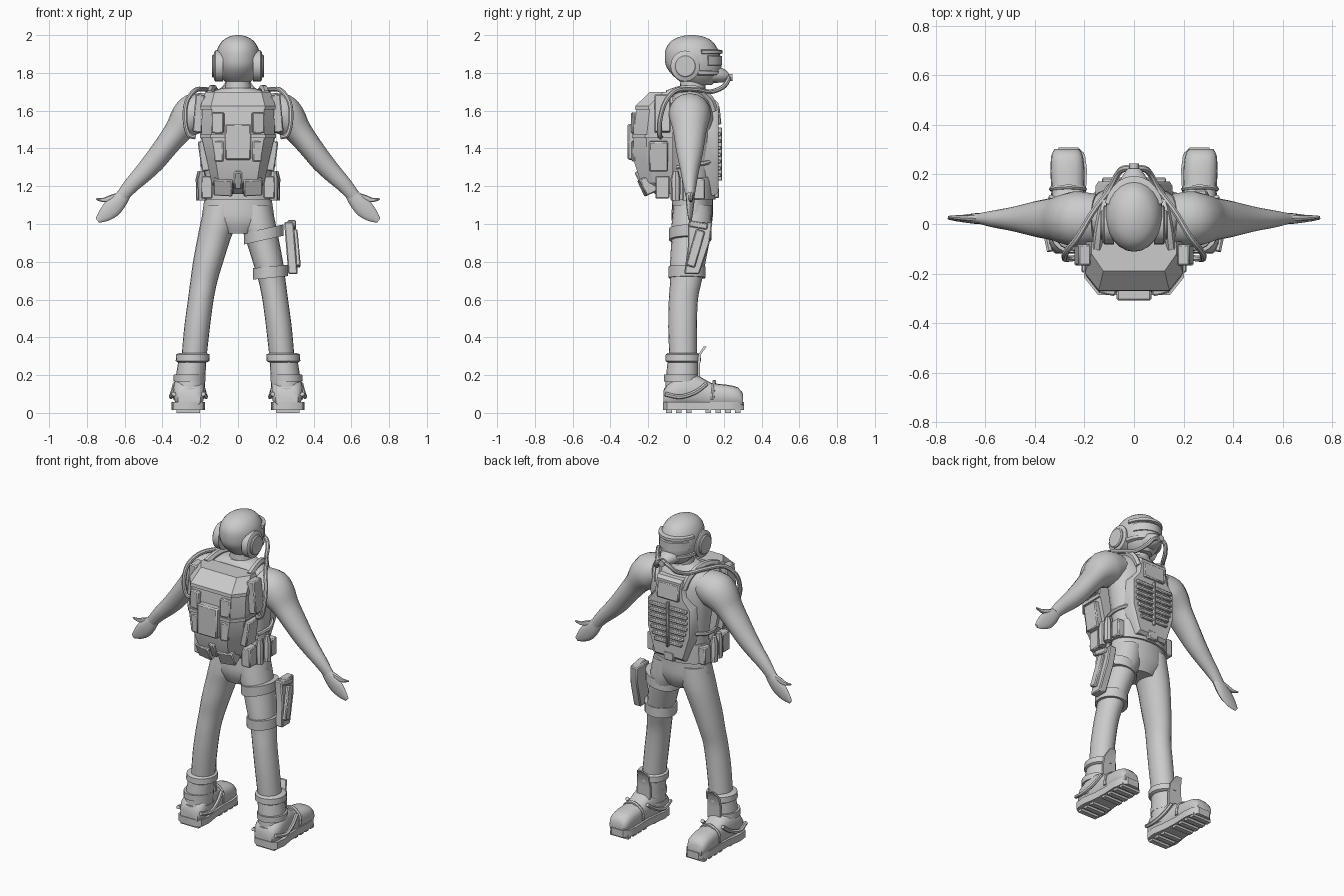
import bpy, bmesh, math
from mathutils import Vector as V, Matrix

grey = bpy.data.materials.new("plain grey")
grey.diffuse_color = (0.6, 0.6, 0.6, 1)


def finish(name, bm, mirror=False, bevel=0, angle=38):
    bmesh.ops.recalc_face_normals(bm, faces=bm.faces)
    me = bpy.data.meshes.new(name)
    bm.to_mesh(me)
    bm.free()
    me.materials.append(grey)
    me.shade_smooth()
    me.set_sharp_from_angle(angle=math.radians(angle))
    ob = bpy.data.objects.new(name, me)
    bpy.context.collection.objects.link(ob)
    if bevel:
        m = ob.modifiers.new("bevel", 'BEVEL')
        m.width, m.segments = bevel, 1
    if mirror:
        ob.modifiers.new("mirror", 'MIRROR')
    return ob


def skin(name, sections, **kw):
    """Join equal-length outlines into a capped solid."""
    bm = bmesh.new()
    rows = [[bm.verts.new(p) for p in s] for s in sections]
    n = len(rows[0])
    for a, b in zip(rows, rows[1:]):
        for i in range(n):
            bm.faces.new((a[i], a[(i + 1) % n], b[(i + 1) % n], b[i]))
    bm.faces.new(rows[0])
    bm.faces.new(rows[-1][::-1])
    return finish(name, bm, **kw)


def spline(rows, steps):
    """Catmull-Rom through rows of numbers."""
    out = []
    for i in range(len(rows) - 1):
        p = [rows[max(0, min(len(rows) - 1, i + k))] for k in (-1, 0, 1, 2)]
        for s in range(steps):
            t = s / steps
            out.append([0.5 * (2 * b + (c - a) * t + (2 * a - 5 * b + 4 * c - d) * t * t
                               + (3 * b - a - 3 * c + d) * t ** 3) for a, b, c, d in zip(*p)])
    return out + [list(rows[-1])]


def oval(c, u, v, n=20, e=1.0):
    pts = []
    for i in range(n):
        a = 2 * math.pi * i / n
        f = [math.copysign(abs(q) ** e, q) for q in (math.cos(a), math.sin(a))]
        pts.append(V(c) + V(u) * f[0] + V(v) * f[1])
    return pts


def column(name, rows, steps=3, n=20, e=1.0, **kw):
    """Upright loft, rows of (x, y, z, half width, half depth)."""
    skin(name, [oval((x, y, z), (a, 0, 0), (0, b, 0), n, e)
                for x, y, z, a, b in spline(rows, steps)], **kw)


def limb(name, rows, steps=3, n=16, **kw):
    """Loft across the xz plane, rows of (x, y, z, radius, y radius)."""
    r = spline(rows, steps)
    secs = []
    for i, (x, y, z, a, b) in enumerate(r):
        p, q = r[max(0, i - 1)], r[min(len(r) - 1, i + 1)]
        t = V((q[0] - p[0], 0, q[2] - p[2])).normalized()
        secs.append(oval((x, y, z), V((-t.z, 0, t.x)) * a, (0, b, 0), n))
    skin(name, secs, **kw)


def tube(name, pts, r, steps=5, n=8, **kw):
    p = [V(q) for q in spline(pts, steps)]
    u, secs = V((0.3, 0.5, 0.8)), []
    for i, c in enumerate(p):
        t = (p[min(i + 1, len(p) - 1)] - p[max(i - 1, 0)]).normalized()
        u = (u - t * u.dot(t)).normalized()
        secs.append(oval(c, u * r, t.cross(u) * r, n))
    skin(name, secs, **kw)


def box(name, c, s, rot=(0, 0, 0), bevel=0.006, mirror=False):
    bm = bmesh.new()
    bmesh.ops.create_cube(bm, size=1)
    m = Matrix.Translation(c)
    for ang, ax in zip(rot, 'XYZ'):
        m = m @ Matrix.Rotation(math.radians(ang), 4, ax)
    bmesh.ops.transform(bm, matrix=m @ Matrix.Diagonal((*s, 1)), verts=bm.verts)
    finish(name, bm, mirror=mirror, bevel=bevel)


# Torso, neck and pelvis
column("torso", [(0, .03, .95, .10, .08), (0, .032, 1.02, .185, .108), (0, .035, 1.12, .18, .108),
                 (0, .04, 1.25, .172, .11), (0, .04, 1.42, .19, .125), (0, .035, 1.55, .21, .125),
                 (0, .03, 1.64, .215, .11), (0, .025, 1.695, .15, .085), (0, .03, 1.72, .08, .07)], n=24)
column("neck", [(0, .03, 1.68, .085, .075), (0, .035, 1.72, .068, .068), (0, .04, 1.80, .066, .068)])
column("belt", [(0, .037, 1.13, .19, .118), (0, .038, 1.20, .185, .119), (0, .04, 1.25, .18, .116)], n=24)

# Legs and arms
column("leg", [(.09, .035, 1.10, .088, .10), (.105, .03, 1.0, .095, .106), (.128, .025, .92, .088, .102),
               (.158, .01, .80, .08, .094), (.18, 0, .70, .072, .084), (.197, -.014, .60, .068, .077),
               (.217, -.018, .45, .068, .076), (.235, -.015, .27, .066, .072)], mirror=True)
limb("arm", [(.15, .02, 1.61, .085, .10), (.225, .02, 1.585, .108, .112), (.275, .02, 1.545, .095, .104),
             (.32, .02, 1.49, .072, .088), (.39, .02, 1.40, .062, .074), (.445, .02, 1.33, .058, .06),
             (.505, .02, 1.265, .05, .046), (.56, .02, 1.21, .042, .036), (.613, .022, 1.148, .034, .024)],
     mirror=True)
limb("hand", [(.60, .022, 1.16, .035, .023), (.635, .022, 1.115, .044, .022), (.67, .022, 1.08, .048, .018),
              (.71, .022, 1.045, .036, .012), (.745, .022, 1.018, .014, .005)], n=12, mirror=True)
limb("thumb", [(.62, .024, 1.15, .02, .016), (.67, .024, 1.138, .017, .013), (.71, .026, 1.127, .012, .01),
               (.75, .028, 1.132, .005, .005)], n=8, mirror=True)

# Head, helmet rim, goggles, ear cups and breathing mask
column("helmet", [(0, .065, 1.735, .05, .07), (0, .055, 1.78, .094, .118), (0, .042, 1.83, .112, .145),
                  (0, .036, 1.88, .116, .148), (0, .03, 1.93, .108, .136), (0, .03, 1.97, .082, .106),
                  (0, .03, 1.992, .045, .06), (0, .03, 2.0, .012, .016)], n=24)
for x, r in ((.126, .078), (.138, .058)):
    skin("ear_cup", [oval((q, -.004, 1.836), (0, r * k, 0), (0, 0, r * 1.05 * k), 20)
                     for q, k in ((.08, 1), (x - .006, 1), (x, .9))], mirror=True)


def face_band(name, z0, z1, y, half, thick, n=10):
    secs = []
    for i in range(n + 1):
        a = math.radians(-half + 2 * half * i / n)
        d = V((math.sin(a) * .118, math.cos(a) * .15, 0))
        o = V((0, y, 0))
        secs.append([o + d * .85 + V((0, 0, z0)), o + d * (1 + thick) + V((0, 0, z0 + .006)),
                     o + d * (1 + thick) + V((0, 0, z1 - .006)), o + d * .85 + V((0, 0, z1))])
    skin(name, secs)


face_band("goggles", 1.835, 1.895, .037, 58, .03)
face_band("helmet_brow", 1.897, 1.925, .037, 72, .05)
face_band("mask_strap", 1.785, 1.815, .04, 80, 0)
skin("mask", [oval((0, y, z), (a, 0, 0), (0, 0, b), 12) for y, z, a, b in
              ((.11, 1.79, .07, .045), (.175, 1.79, .058, .042), (.205, 1.785, .04, .034), (.225, 1.78, .025, .022))])
skin("mask_valve", [oval((0, y, 1.775), (.02, 0, 0), (0, 0, .02), 10) for y in (.2, .245)])
tube("air_hose", [(.015, .225, 1.775), (.045, .222, 1.76), (.07, .195, 1.725), (.105, .13, 1.70),
                  (.165, .05, 1.712), (.225, -.05, 1.708), (.272, -.11, 1.645), (.28, -.138, 1.55),
                  (.262, -.14, 1.475), (.225, -.135, 1.46)], .013, mirror=True)

# Chest vest with ribs, straps and buckle
outline = [(.085, 1.65), (.10, 1.55), (.15, 1.49), (.15, 1.32), (.10, 1.16)]
outline += [(-x, z) for x, z in reversed(outline)]
skin("vest_plate", [[(x * k, y, 1.4 + (z - 1.4) * k) for x, z in outline]
                    for y, k in ((.07, 1.06), (.155, 1.03), (.172, .96))])
for i in range(7):
    z = 1.475 - i * .036
    w = .122 - max(0, i - 3) * .011
    box("vest_rib", (.008 + w / 2, .172, z), (w, .03, .022), bevel=.005, mirror=True)
box("collar_panel", (0, .165, 1.575), (.15, .035, .10), (6, 0, 0))
box("vest_zip", (0, .174, 1.37), (.012, .034, .28), bevel=.003)
box("belt_buckle", (0, .158, 1.165), (.07, .035, .055))
tube("shoulder_strap", [(.09, .15, 1.60), (.105, .125, 1.665), (.125, .06, 1.712),
                        (.14, -.02, 1.715), (.15, -.10, 1.69)], .02, n=6, mirror=True)
tube("vest_side_strap", [(.14, .13, 1.33), (.175, .09, 1.32), (.188, .03, 1.31), (.17, -.05, 1.30)],
     .012, n=6, mirror=True)


# Backpack
def pack(name, rows, **kw):
    secs = []
    for z, h, y in rows:
        half = [(h, -.07), (h, y + .07), (h * .72, y)]
        secs.append([(a, b, z) for a, b in half] + [(-a, b, z) for a, b in reversed(half)])
    skin(name, secs, angle=20, **kw)


pack("backpack", [(1.16, .11, -.165), (1.22, .14, -.24), (1.34, .165, -.278), (1.47, .195, -.278),
                  (1.61, .19, -.262), (1.685, .175, -.195)])
pack("backpack_lid", [(1.605, .198, -.27), (1.625, .198, -.268), (1.70, .172, -.19)])
pack("backpack_band", [(1.455, .202, -.286), (1.475, .202, -.286)])
box("back_plate", (0, -.285, 1.435), (.14, .05, .19), bevel=.008)
box("upper_pocket", (.105, -.268, 1.535), (.065, .035, .11), (0, 0, 12), mirror=True)
box("lower_pocket", (.098, -.262, 1.385), (.05, .045, .11), (0, 0, 12), mirror=True)
box("bottom_pocket", (.075, -.20, 1.205), (.10, .075, .095), (25, 0, 8), mirror=True)
box("bottom_centre", (0, -.225, 1.24), (.04, .06, .10), (25, 0, 0))
box("side_frame", (.208, -.125, 1.585), (.05, .085, .20), (0, -5, 0), mirror=True)
box("side_pocket", (.178, -.145, 1.36), (.05, .10, .16), (0, 8, 0), mirror=True)
box("hip_pocket", (.165, -.125, 1.195), (.06, .075, .12), mirror=True)

# Belt pouches
for x, y in ((.19, -.055), (.20, .005)):
    column("belt_pouch", [(x, y, 1.125, .022, .024), (x, y, 1.24, .024, .026), (x, y, 1.28, .014, .015)],
           steps=1, n=8, mirror=True)
box("front_pouch", (.178, .07, 1.185), (.05, .06, .11), mirror=True)

# Thigh holster and straps on one leg
prof = [(.01, 1.01), (.14, 1.01), (.125, .90), (.07, .735), (-.01, .735), (.01, .88)]
skin("holster", [[(x + (1 - z) * .08, y, z) for y, z in prof] for x in (.245, .295)], bevel=.006)
box("holster_cover", (.306, .05, .87), (.035, .05, .20), (-16, -5, 0))
box("grip", (.285, .065, .995), (.045, .10, .035), (-10, 0, 0))


def sloped_band(name, c, a, b, h, tilt):
    def ring(z, k):
        return [p + V((0, 0, (p.x - c[0]) * tilt)) for p in oval((c[0], c[1], c[2] + z), (a * k, 0, 0), (0, b * k, 0))]
    skin(name, [ring(-h, .97), ring(-h, 1), ring(h, 1), ring(h, .97)])


sloped_band("upper_thigh_strap", (.137, .022, .945), .105, .112, .03, .22)
sloped_band("lower_thigh_strap", (.172, .005, .745), .092, .098, .03, .1)

# Boots: shaft, cuff, foot, sole, straps and tongue
column("boot_shaft", [(.238, -.015, .31, .072, .078), (.25, -.02, .20, .078, .085),
                      (.26, -.025, .08, .083, .088)], mirror=True)
column("boot_cuff", [(.241, -.015, .268, .078, .083), (.24, -.015, .275, .09, .094),
                     (.239, -.015, .31, .088, .092), (.238, -.015, .318, .07, .078)], steps=1, mirror=True)
foot = [(-.118, .12, .06), (-.08, .17, .082), (0, .205, .08), (.07, .195, .07), (.13, .16, .067),
        (.21, .15, .069), (.275, .135, .064), (.302, .10, .05)]
skin("boot_foot", [oval((.262 + y * .03, y, (t + .03) / 2), (h, 0, 0), (0, 0, (t - .03) / 2), 16, .75)
                   for y, t, h in spline(foot, 2)], mirror=True)
half = [(-.122, .05), (-.10, .08), (-.04, .088), (.05, .074), (.13, .07), (.22, .074), (.28, .066), (.308, .04)]
edge = [(.264 + h, y) for y, h in half] + [(.264 - h, y) for y, h in reversed(half)]
skin("boot_sole", [[(x, y, z) for x, y in edge] for z in (.014, .058)], mirror=True)
for i in range(8):
    y = -.09 + i * .052
    if i != 3:
        box("sole_tread", (.264, y, .012), (.125, .03, .024), bevel=0, mirror=True)
sides = [(-.11, .10, .078), (-.03, .085, .092), (.05, .11, .083), (.11, .155, .071)]
for s in (-1, 1):
    tube("boot_side_strap", [(.262 + s * h, y, z) for y, z, h in sides], .012, n=6, mirror=True)
for z in (.115, .185):
    column("ankle_strap", [(.257, -.024, z - .018, .085, .092), (.256, -.024, z + .018, .084, .092)],
           steps=1, mirror=True)
tube("toe_strap", [(.20, .14, .07), (.208, .145, .13), (.266, .15, .166), (.326, .145, .13), (.333, .14, .07)],
     .01, n=6, mirror=True)
skin("boot_tongue", [[(.245 + s * w, y + d, z) for s, d in ((-1, 0), (1, 0), (1, .014), (-1, .014))]
                     for y, z, w in ((.06, .17, .045), (.06, .25, .045), (.066, .31, .038), (.095, .352, .02))],
     mirror=True)
